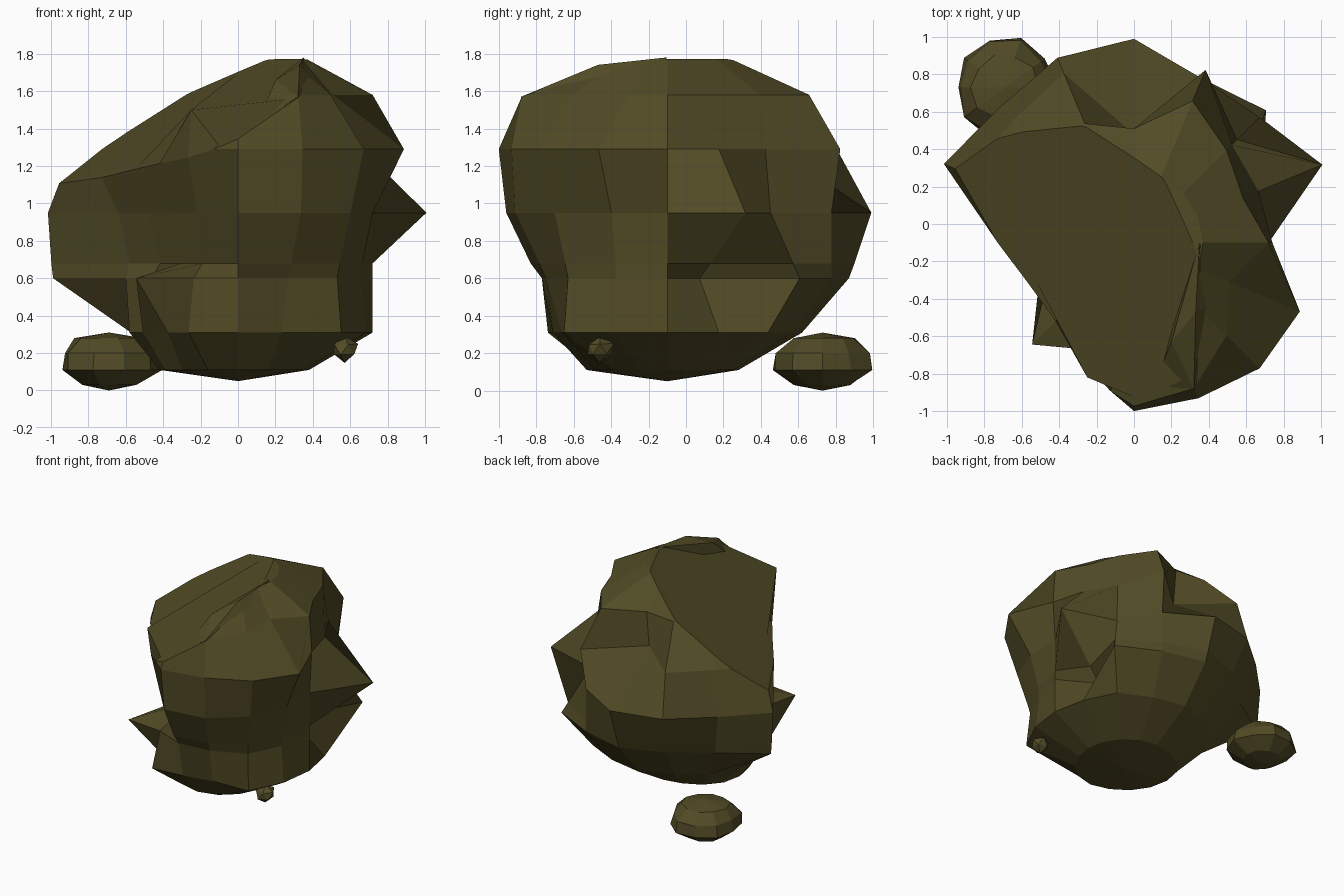
import bpy
import bmesh
import math
import random
from mathutils import Vector

random.seed(3)

default_cube = bpy.data.objects.get("Cube")
if default_cube:
    bpy.data.objects.remove(default_cube, do_unlink=True)

# One earthy colour for every stone
stone = bpy.data.materials.new("olive_stone")
stone.use_nodes = True
stone_colour = (0.083, 0.07, 0.019, 1)
stone.diffuse_color = stone_colour
stone.node_tree.nodes["Principled BSDF"].inputs["Base Color"].default_value = stone_colour


def ring(bm, centre, height, radii):
    """Add one horizontal ring of vertices, starting at +x."""
    count = len(radii)
    verts = []
    for index, radius in enumerate(radii):
        angle = math.tau * index / count
        offset = Vector((math.cos(angle), math.sin(angle), 0)) * radius
        verts.append(bm.verts.new(Vector((*centre, height)) + offset))
    return verts


def skin(bm, rings, bottom, top):
    """Bridge the stacked rings and close both ends with a fan."""
    count = len(rings[0])
    for lower, upper in zip(rings, rings[1:]):
        for i in range(count):
            j = (i + 1) % count
            bm.faces.new((lower[i], lower[j], upper[j], upper[i]))
    bottom_vert, top_vert = bm.verts.new(bottom), bm.verts.new(top)
    for i in range(count):
        j = (i + 1) % count
        bm.faces.new((rings[0][j], rings[0][i], bottom_vert))
        bm.faces.new((rings[-1][i], rings[-1][j], top_vert))


def finish(bm, name):
    """Turn the mesh into a flat shaded object."""
    bmesh.ops.recalc_face_normals(bm, faces=bm.faces)
    mesh = bpy.data.meshes.new(name)
    bm.to_mesh(mesh)
    bm.free()
    mesh.materials.append(stone)
    item = bpy.data.objects.new(name, mesh)
    bpy.context.scene.collection.objects.link(item)
    return item


# Boulder: layered outline radii in hundredths, each paired with its height
layers = {
    0.11: [38, 38, 38, 38, 38, 38, 40, 42, 42, 42, 42, 42, 43, 42, 40, 38],
    0.31: [72, 72, 76, 72, 72, 68, 65, 62, 58, 55, 53, 69, 61, 61, 78, 74],
    0.60: [72, 45, 100, 95, 97, 90, 90, 107, 60, 50, 77, 62, 67, 70, 75, 71],
    0.68: [72, 60, 95, 95, 100, 94, 93, 108, 58, 45, 43, 50, 73, 74, 77, 72],
    0.95: [72, 109, 78, 95, 109, 107, 102, 110, 64, 52, 50, 57, 86, 88, 85, 78],
    1.29: [74, 72, 74, 100, 58, 98, 92, 96, 80, 64, 62, 72, 90, 90, 95, 96],
    1.58: [72, 63, 70, 82, 61, 69, 66, 75, 72, 66, 66, 75, 76, 84, 70, 55],
    1.77: [37] * 16,
}
centre = (0, -0.1)
bm = bmesh.new()
rings = [ring(bm, centre, height, [r / 100 for r in radii])
         for height, radii in layers.items()]
skin(bm, rings, (*centre, 0.05), (*centre, 1.78))

# Broad sloping cut, falling to the left and slightly to the front
bmesh.ops.bisect_plane(
    bm, geom=bm.verts[:] + bm.edges[:] + bm.faces[:], dist=0.0001,
    plane_co=(0.15, 0.3, 1.78), plane_no=(-0.607, -0.27, 1), clear_outer=True)
open_edges = [edge for edge in bm.edges if edge.is_boundary]
slope = bmesh.ops.holes_fill(bm, edges=open_edges, sides=0)["faces"]

# Thin crest standing up on the front left rim of the cut
rim = {vert for face in slope for vert in face.verts}
bmesh.ops.inset_region(bm, faces=slope, thickness=0.05)
crest = Vector((-0.25, -0.82, 1.5))
min(rim, key=lambda vert: (vert.co - crest).xy.length).co = crest
finish(bm, "boulder")

# Angular ridge along the front right rim of the cut
bm = bmesh.new()
for corner in ((0.35, -0.1, 1.78), (0.33, -0.47, 1.74), (0.2, -0.63, 1.66),
               (0.1, -0.88, 1.42), (0.32, -0.88, 1.57), (0.5, -0.4, 1.56),
               (0.3, -0.5, 1.4)):
    bm.verts.new(corner)
bmesh.ops.convex_hull(bm, input=bm.verts[:])
finish(bm, "rim_ridge")

# Loose rock lying behind the boulder
bm = bmesh.new()
rock_centre = (-0.69, 0.73)
rock_rings = []
for height, radius in ((0.03, 0.16), (0.11, 0.275), (0.2, 0.265), (0.28, 0.18)):
    radii = [radius * random.uniform(0.88, 1.04) for _ in range(10)]
    rock_rings.append(ring(bm, rock_centre, height, radii))
skin(bm, rock_rings, (*rock_centre, 0), (*rock_centre, 0.31))
finish(bm, "loose_rock")

# Small chip near the front right foot
bm = bmesh.new()
bmesh.ops.create_icosphere(bm, subdivisions=1, radius=0.08)
for vert in bm.verts:
    vert.co *= random.uniform(0.7, 1.15)
    vert.co.z *= 0.8
bmesh.ops.translate(bm, verts=bm.verts, vec=(0.57, -0.46, 0.22))
finish(bm, "stone_chip")
